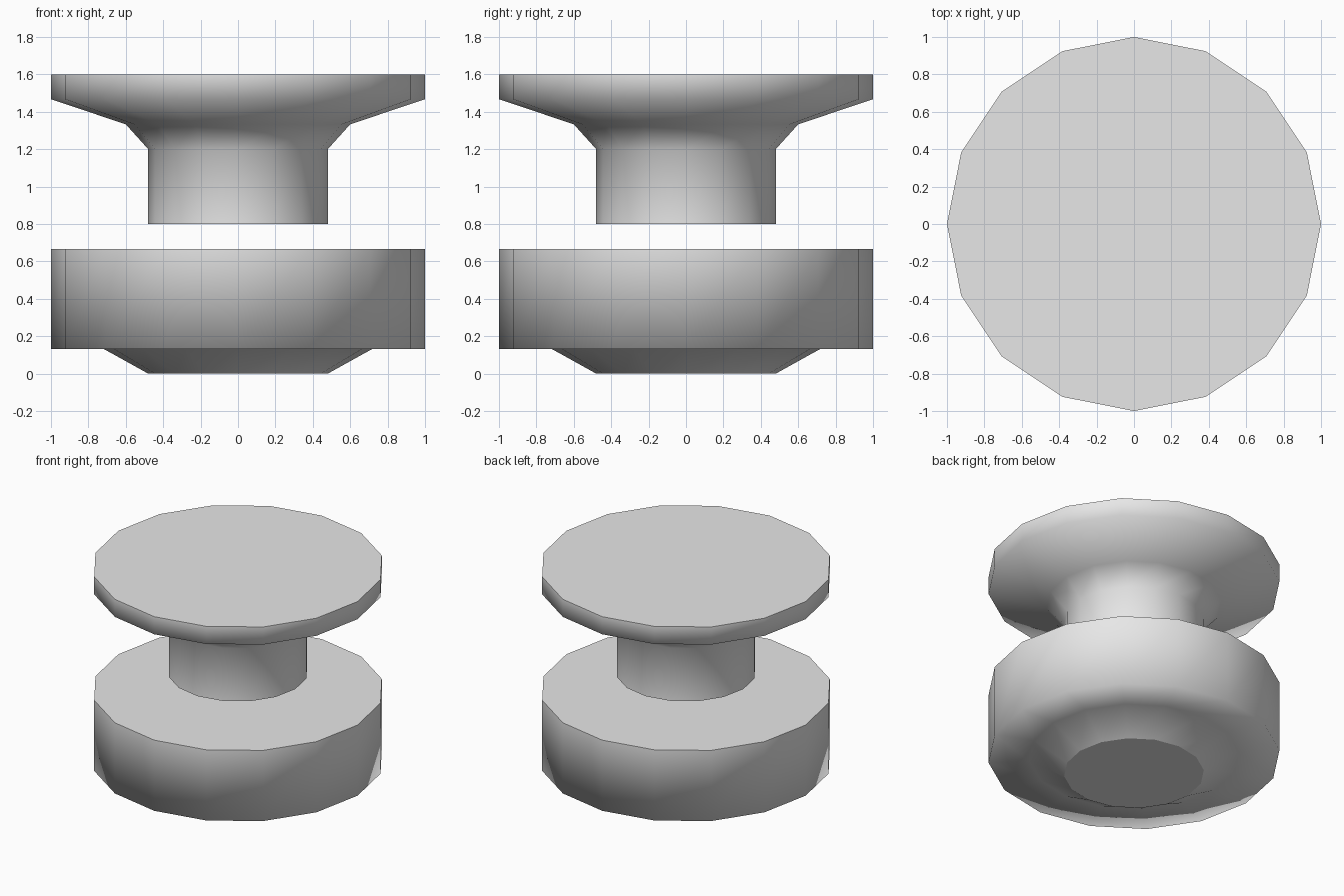
import bpy
import bmesh
import math

if "Cube" in bpy.data.objects:
    bpy.data.objects.remove(bpy.data.objects["Cube"])

SIDES = 16

grey = bpy.data.materials.new("light_grey")
grey.diffuse_color = (0.8, 0.8, 0.8, 1.0)
grey.use_nodes = True
grey.node_tree.nodes["Principled BSDF"].inputs["Base Color"].default_value = grey.diffuse_color


def turned_part(name, profile):
    """Revolve a (radius, height) profile, listed bottom to top, and cap both ends."""
    bm = bmesh.new()
    rings = []
    for r, z in profile:
        rings.append([bm.verts.new((r * math.cos(2 * math.pi * i / SIDES),
                                    r * math.sin(2 * math.pi * i / SIDES), z))
                      for i in range(SIDES)])
    for low, high in zip(rings, rings[1:]):
        for i in range(SIDES):
            j = (i + 1) % SIDES
            bm.faces.new((low[i], low[j], high[j], high[i]))
    caps = [bm.faces.new(rings[0][::-1]), bm.faces.new(rings[-1])]

    # Smooth sides, with crisp flat caps
    for face in bm.faces:
        face.smooth = True
    for cap in caps:
        cap.smooth = False
        for edge in cap.edges:
            edge.smooth = False

    mesh = bpy.data.meshes.new(name)
    bm.to_mesh(mesh)
    bm.free()
    mesh.materials.append(grey)
    obj = bpy.data.objects.new(name, mesh)
    bpy.context.collection.objects.link(obj)
    return obj


# Thick lower disc with a tapered foot
turned_part("lower_disc", [(0.48, 0.0), (0.72, 0.133), (1.0, 0.133), (1.0, 0.667)])

# Upper knob: straight stem flaring out to a thin flat disc
turned_part("upper_knob", [(0.48, 0.8), (0.48, 1.2), (0.6, 1.333),
                           (1.0, 1.467), (1.0, 1.6)])
